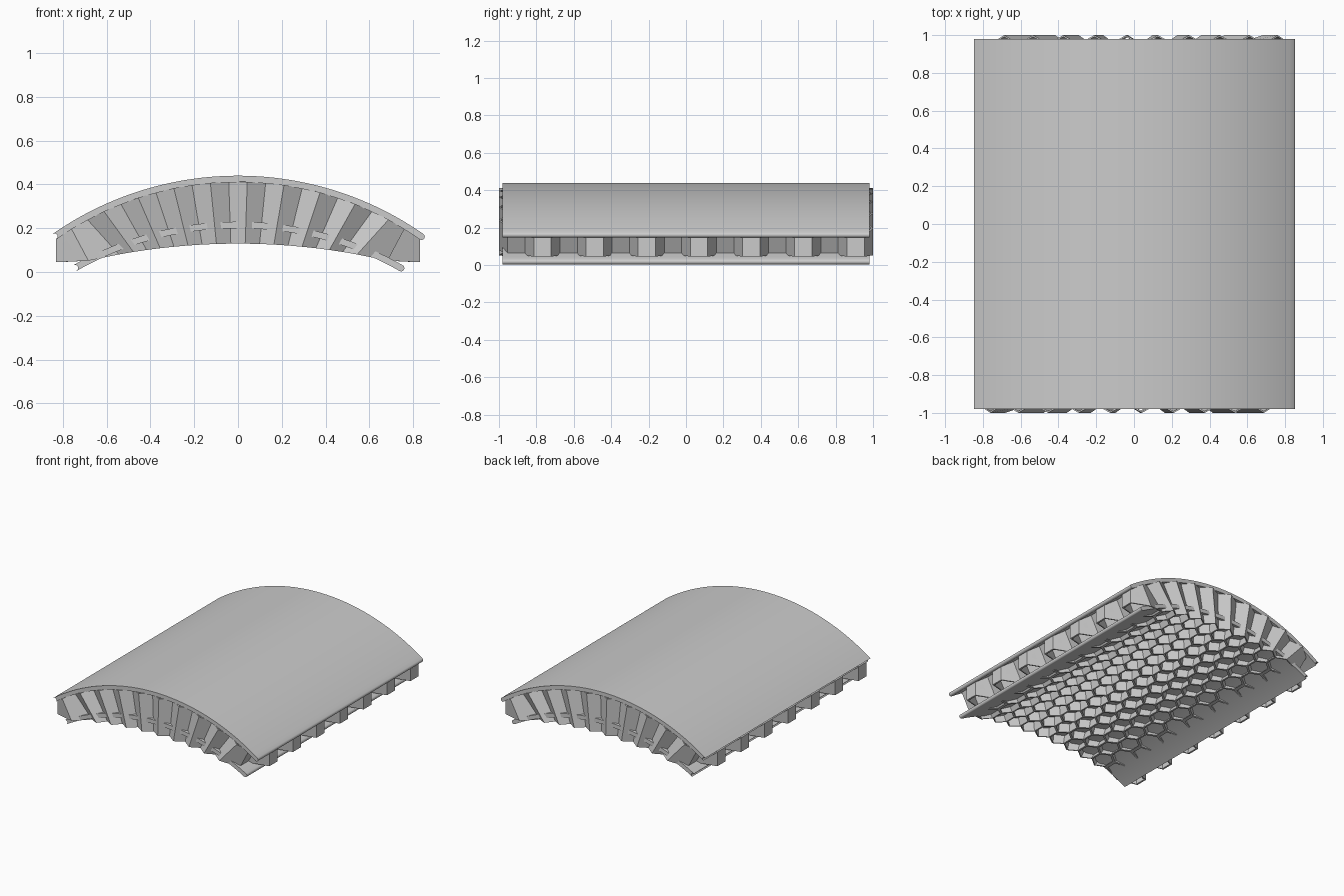
import bpy, bmesh, math

if "Cube" in bpy.data.objects:
    bpy.data.objects.remove(bpy.data.objects["Cube"])

ARC_R, ARC_Z = 1.464, -1.039      # centreline circle of the upper skin


def finish(name, bm):
    bmesh.ops.recalc_face_normals(bm, faces=bm.faces)
    me = bpy.data.meshes.new(name)
    bm.to_mesh(me)
    bm.free()
    ob = bpy.data.objects.new(name, me)
    bpy.context.collection.objects.link(ob)
    return ob


def curved_skin(name, radius, cz, half_x, thick, half_y, steps=64):
    """Arched sheet with rounded long edges, extruded along y."""
    a = math.asin(half_x / radius)
    h = thick / 2
    pts = []
    for side in (1, -1):
        r = radius + side * h
        for i in range(steps + 1):
            t = side * (-a + 2 * a * i / steps)
            pts.append((r * math.sin(t), cz + r * math.cos(t)))
        # rounded edge
        ex, ez = side * radius * math.sin(a), cz + radius * math.cos(a)
        for k in range(1, 6):
            p = side * a + side * math.pi * k / 6 + (0 if side > 0 else math.pi)
            pts.append((ex + h * math.sin(p), ez + h * math.cos(p)))
    bm = bmesh.new()
    face = bm.faces.new([bm.verts.new((x, -half_y, z)) for x, z in pts])
    ext = bmesh.ops.extrude_face_region(bm, geom=[face], use_keep_orig=True)
    for v in ext["geom"]:
        if isinstance(v, bmesh.types.BMVert):
            v.co.y = half_y
    ob = finish(name, bm)
    bpy.context.view_layer.objects.active = ob
    ob.select_set(True)
    bpy.ops.object.shade_smooth_by_angle(angle=math.radians(40))
    ob.select_set(False)


# upper skin and the lower skin that sits inside the core
curved_skin("upper_skin", ARC_R, ARC_Z, 0.838, 0.03, 0.98)
curved_skin("lower_skin", 1.507, -1.292, 0.745, 0.03, 0.98)

# honeycomb core: flat hexagon sheet with holes, extruded then bent
ROWS, COLS = 14, 10
S = 2.0 / (1.5 * (ROWS - 1) + 2)
W = math.sqrt(3) * S
bm = bmesh.new()
for r in range(ROWS):
    cy = (r - (ROWS - 1) / 2) * 1.5 * S
    for c in range(COLS):
        cx = (c - (COLS - 1) / 2) * W + (W / 4 if r % 2 else -W / 4)
        bm.faces.new([bm.verts.new((cx + S * math.sin(k * math.pi / 3),
                                    cy + S * math.cos(k * math.pi / 3), 0))
                      for k in range(6)])
bmesh.ops.remove_doubles(bm, verts=bm.verts, dist=0.001)
cells = list(bm.faces)
bmesh.ops.inset_individual(bm, faces=cells, thickness=0.009)
bmesh.ops.delete(bm, geom=cells, context='FACES_ONLY')
ext = bmesh.ops.extrude_face_region(bm, geom=list(bm.faces), use_keep_orig=True)
for v in ext["geom"]:
    if isinstance(v, bmesh.types.BMVert):
        v.co.z = 1

for v in bm.verts:
    t = v.co.x / 1.388
    x = (ARC_R - 0.012) * math.sin(t)
    if v.co.z > 0.5:
        v.co.x, v.co.z = x, ARC_Z + (ARC_R - 0.012) * math.cos(t)
    else:
        # walls lean inward, but stand upright at the long edges
        f = min(max((abs(x) - 0.68) / 0.15, 0), 1)
        xb = x * (0.78 + 0.22 * f)
        v.co.x, v.co.z = xb, max(0.13 - 0.167 * xb * xb, 0.045)
finish("honeycomb_core", bm)
